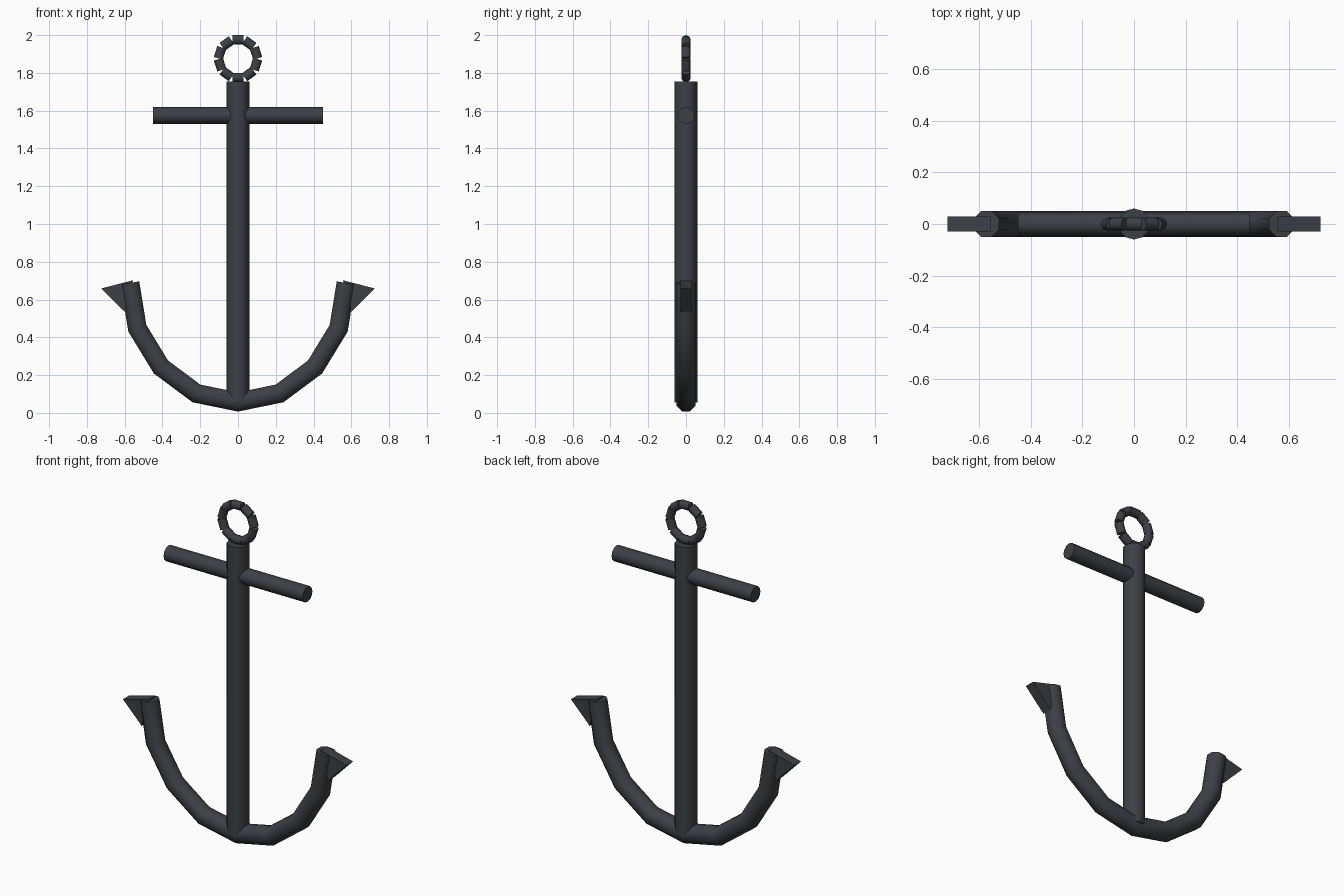
import bpy, bmesh, math
from mathutils import Vector, Matrix

if "Cube" in bpy.data.objects:
    bpy.data.objects.remove(bpy.data.objects["Cube"])


def add_object(name, bm, smooth=True):
    bmesh.ops.recalc_face_normals(bm, faces=bm.faces)
    me = bpy.data.meshes.new(name)
    bm.to_mesh(me)
    bm.free()
    ob = bpy.data.objects.new(name, me)
    bpy.context.collection.objects.link(ob)
    me.materials.append(iron)
    if smooth:
        bpy.ops.object.select_all(action='DESELECT')
        ob.select_set(True)
        bpy.context.view_layer.objects.active = ob
        bpy.ops.object.shade_smooth_by_angle(angle=math.radians(50))
    return ob


def rod(bm, radius, length, matrix, sides):
    bmesh.ops.create_cone(bm, cap_ends=True, segments=sides, radius1=radius,
                          radius2=radius, depth=length, matrix=matrix)


iron = bpy.data.materials.new("iron")
iron.diffuse_color = (0.045, 0.052, 0.06, 1)
iron.use_nodes = True
iron.node_tree.nodes["Principled BSDF"].inputs["Base Color"].default_value = iron.diffuse_color

# Upright shank
bm = bmesh.new()
rod(bm, 0.06, 1.7, Matrix.Translation((0, 0, 0.905)), 12)
add_object("shank", bm)

# Crossbar
bm = bmesh.new()
rod(bm, 0.045, 0.9, Matrix.Translation((0, 0, 1.575)) @ Matrix.Rotation(math.pi / 2, 4, 'Y'), 12)
add_object("stock", bm)

# Ring made of ten short rods
bm = bmesh.new()
for i in range(10):
    turn = Matrix.Rotation(i * math.tau / 10, 4, 'Y')
    m = (Matrix.Translation((0, 0, 1.875)) @ turn @ Matrix.Translation((0, 0, 0.1))
         @ Matrix.Rotation(math.pi / 2, 4, 'Y'))
    rod(bm, 0.025, 0.06, m, 8)
add_object("ring", bm)

# Curved arms: mitred tube along a mirrored path
half = [(0.22, 0.103), (0.408, 0.243), (0.533, 0.448), (0.572, 0.688)]
path = [Vector((-x, 0, z)) for x, z in reversed(half)] + [Vector((0, 0, 0.058))]
path += [Vector((x, 0, z)) for x, z in half]
bm = bmesh.new()
sides, radius, rings = 8, 0.054, []
for i, p in enumerate(path):
    a = (p - path[max(i - 1, 0)]).normalized()
    b = (path[min(i + 1, len(path) - 1)] - p).normalized()
    t = (a + b).normalized()
    n = Vector((-t.z, 0, t.x))
    stretch = 1 / t.dot(b if b.length else a)
    ring = []
    for k in range(sides):
        ang = (k + 0.5) * math.tau / sides
        ring.append(bm.verts.new(p + n * (math.cos(ang) * radius * stretch)
                                 + Vector((0, math.sin(ang) * radius, 0))))
    rings.append(ring)
for r, s in zip(rings, rings[1:]):
    for k in range(sides):
        j = (k + 1) % sides
        bm.faces.new((r[k], r[j], s[j], s[k]))
bm.faces.new(rings[0])
bm.faces.new(rings[-1])
add_object("arms", bm)

# Triangular flukes at the arm tips
for side, name in ((-1, "fluke_left"), (1, "fluke_right")):
    bm = bmesh.new()
    start = math.radians(15.5)
    pts = [(0.627 + 0.1 * math.cos(start + k * math.tau / 3),
            0.632 + 0.1 * math.sin(start + k * math.tau / 3)) for k in range(3)]
    face = bm.faces.new([bm.verts.new((side * x, -0.03, z)) for x, z in pts])
    new = bmesh.ops.extrude_face_region(bm, geom=[face])["geom"]
    bmesh.ops.translate(bm, vec=(0, 0.06, 0),
                        verts=[v for v in new if isinstance(v, bmesh.types.BMVert)])
    add_object(name, bm, False)
